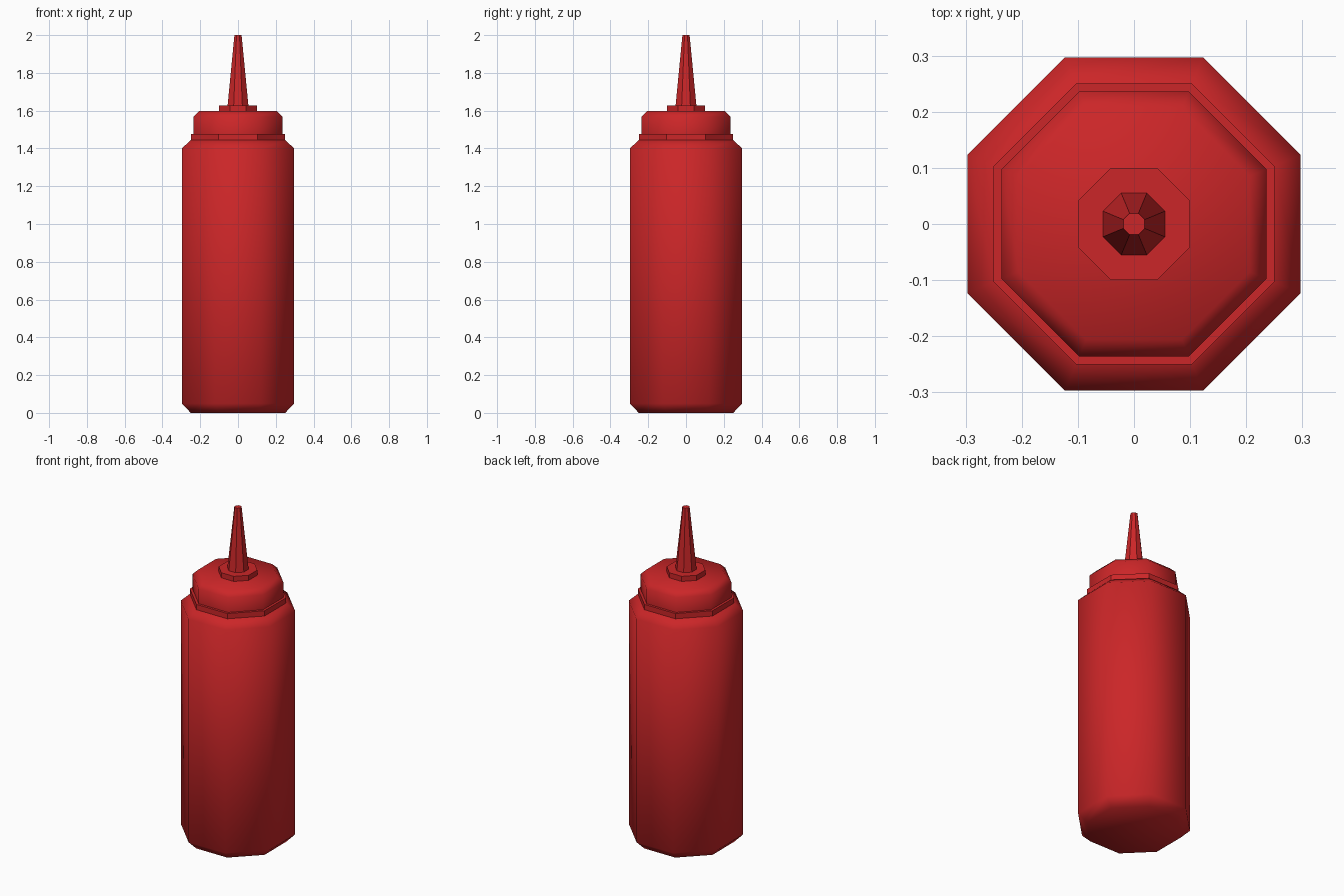
import bpy, bmesh, math

if "Cube" in bpy.data.objects:
    bpy.data.objects.remove(bpy.data.objects["Cube"])

SIDES = 8
red = bpy.data.materials.new("red_plastic")
red.diffuse_color = (0.60, 0.019, 0.021, 1)
red.use_nodes = True
red.node_tree.nodes["Principled BSDF"].inputs["Base Color"].default_value = red.diffuse_color


def lathe(name, profile, smooth):
    """Stack octagon rings given as (half width across flats, height), capped at both ends."""
    bm = bmesh.new()
    rings = []
    for apothem, z in profile:
        r = apothem / math.cos(math.pi / SIDES)
        rings.append([bm.verts.new((r * math.cos((i + 0.5) * math.tau / SIDES),
                                    r * math.sin((i + 0.5) * math.tau / SIDES), z))
                      for i in range(SIDES)])
    for a, b in zip(rings, rings[1:]):
        for i in range(SIDES):
            j = (i + 1) % SIDES
            bm.faces.new((a[i], a[j], b[j], b[i]))
    bm.faces.new(rings[0][::-1])
    bm.faces.new(rings[-1])
    bmesh.ops.recalc_face_normals(bm, faces=bm.faces)
    mesh = bpy.data.meshes.new(name)
    bm.to_mesh(mesh)
    bm.free()
    mesh.materials.append(red)
    obj = bpy.data.objects.new(name, mesh)
    bpy.context.collection.objects.link(obj)
    if smooth:
        bpy.ops.object.select_all(action='DESELECT')
        obj.select_set(True)
        bpy.context.view_layer.objects.active = obj
        bpy.ops.object.shade_smooth_by_angle(angle=math.radians(60))
    return obj


# Bottle body with chamfered base and shoulder
lathe("bottle_body", [(0.25, 0), (0.297, 0.05), (0.297, 1.40), (0.25, 1.445)], True)
# Thin collar under the cap
lathe("neck_collar", [(0.25, 1.445), (0.25, 1.477)], False)
# Screw cap with chamfered top
lathe("cap", [(0.236, 1.477), (0.236, 1.567), (0.206, 1.597)], True)
# Disc at the base of the nozzle
lathe("nozzle_base", [(0.10, 1.597), (0.10, 1.628)], False)
# Tapered nozzle
lathe("nozzle", [(0.055, 1.628), (0.019, 2.0)], False)
